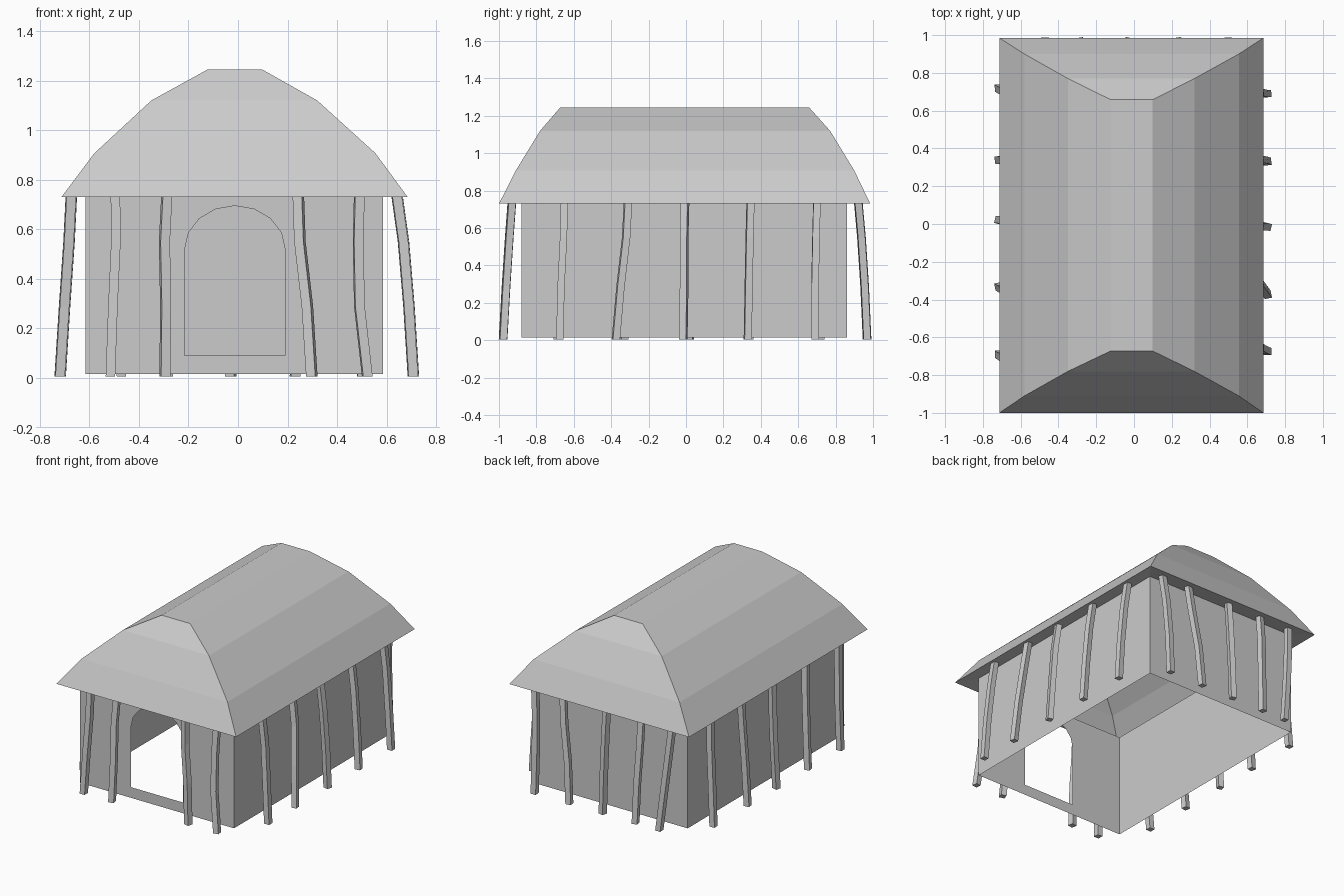
import bpy, bmesh, math
from mathutils import Vector

if "Cube" in bpy.data.objects:
    bpy.data.objects.remove(bpy.data.objects["Cube"])


def make_object(name, bm):
    bmesh.ops.remove_doubles(bm, verts=bm.verts, dist=0.0002)
    bmesh.ops.recalc_face_normals(bm, faces=bm.faces)
    mesh = bpy.data.meshes.new(name)
    bm.to_mesh(mesh)
    bm.free()
    obj = bpy.data.objects.new(name, mesh)
    bpy.context.collection.objects.link(obj)
    return obj


def face(bm, points):
    return bm.faces.new([bm.verts.new(p) for p in points])


def rect(x0, x1, y0, y1, z):
    return [(x0, y0, z), (x1, y0, z), (x1, y1, z), (x0, y1, z)]


def skin(bm, rings):
    rows = [[bm.verts.new(p) for p in r] for r in rings]
    for a, b in zip(rows, rows[1:]):
        n = len(a)
        for i in range(n):
            j = (i + 1) % n
            bm.faces.new((a[i], a[j], b[j], b[i]))
    return rows


X0, X1, Y0, Y1, Z0, Z1 = -0.615, 0.585, -0.88, 0.86, 0.015, 0.745

# Walls: open shell without a floor, arched doorway in the front
bm = bmesh.new()
low, high = rect(X0, X1, Y0, Y1, Z0), rect(X0, X1, Y0, Y1, Z1)
for i in (1, 2, 3):
    j = (i + 1) % 4
    face(bm, [low[i], low[j], high[j], high[i]])
cx, half, sill, spring, rise = -0.0125, 0.2025, 0.09, 0.52, 0.175
for side, edge in ((-1, X0), (1, X1)):
    arch = [(cx + side * half * math.cos(k * math.pi / 8), Y0,
             spring + rise * math.sin(k * math.pi / 8)) for k in range(5)]
    face(bm, [(cx, Y0, Z0), (edge, Y0, Z0), (edge, Y0, Z1), (cx, Y0, Z1)]
         + arch[::-1] + [(cx + side * half, Y0, sill), (cx, Y0, sill)])
make_object("walls", bm)

# Roof: hollow hipped shell with a thin soffit back to the walls
bm = bmesh.new()
rows = skin(bm, [
    rect(X0, X1, Y0, Y1, Z1),
    rect(-0.713, 0.685, -1.0, 0.985, 0.73),
    rect(-0.58, 0.555, -0.91, 0.90, 0.907),
    rect(-0.35, 0.32, -0.78, 0.77, 1.12),
    rect(-0.123, 0.098, -0.672, 0.658, 1.245),
])
bm.faces.new(rows[-1])
make_object("roof", bm)

# Posts: crooked four-sided poles leaning against the eaves
HEIGHTS = (0.005, 0.29, 0.55, 0.75)


def post(name, path, twist):
    bm = bmesh.new()
    rings = []
    for (x, y), z in zip(path, HEIGHTS):
        rings.append([(x + 0.027 * math.cos(twist + k * math.pi / 2),
                       y + 0.027 * math.sin(twist + k * math.pi / 2), z)
                      for k in range(4)])
    rows = skin(bm, rings)
    bm.faces.new(rows[0])
    bm.faces.new(rows[-1])
    make_object(name, bm)


# Per wall: positions along the wall at the four heights
sides = {
    "front": [(-.515, -.505, -.493, -.495), (-.295, -.292, -.297, -.287),
              (.298, .28, .25, .243), (.522, .49, .485, .49)],
    "back": [(-.47, -.50, -.525, -.54), (-.285, -.29, -.30, -.30),
             (-.03, -.03, -.03, -.03), (.23, .25, .29, .31),
             (.50, .50, .51, .53)],
    "right": [(-.675, -.668, -.655, -.65), (-.375, -.35, -.32, -.31),
              (-.015, -.01, -.01, -.005), (.33, .335, .34, .345),
              (.69, .69, .695, .70)],
    "left": [(-.69, -.70, -.72, -.73), (-.33, -.34, -.355, -.37),
             (.02, .02, .01, .0), (.34, .34, .345, .35),
             (.72, .71, .70, .69)],
}
# Distance of the posts from the centre at the four heights
offsets = {
    "front": (-.978, -.962, -.945, -.93),
    "back": (.968, .955, .938, .92),
    "right": (.708, .69, .668, .64),
    "left": (-.718, -.70, -.682, -.672),
}
for side, lines in sides.items():
    for n, line in enumerate(lines):
        if side in ("front", "back"):
            path = list(zip(line, offsets[side]))
        else:
            path = list(zip(offsets[side], line))
        post(f"{side}_post_{n + 1}", path, math.pi / 4 + 0.25 * math.sin(n * 2.3))
